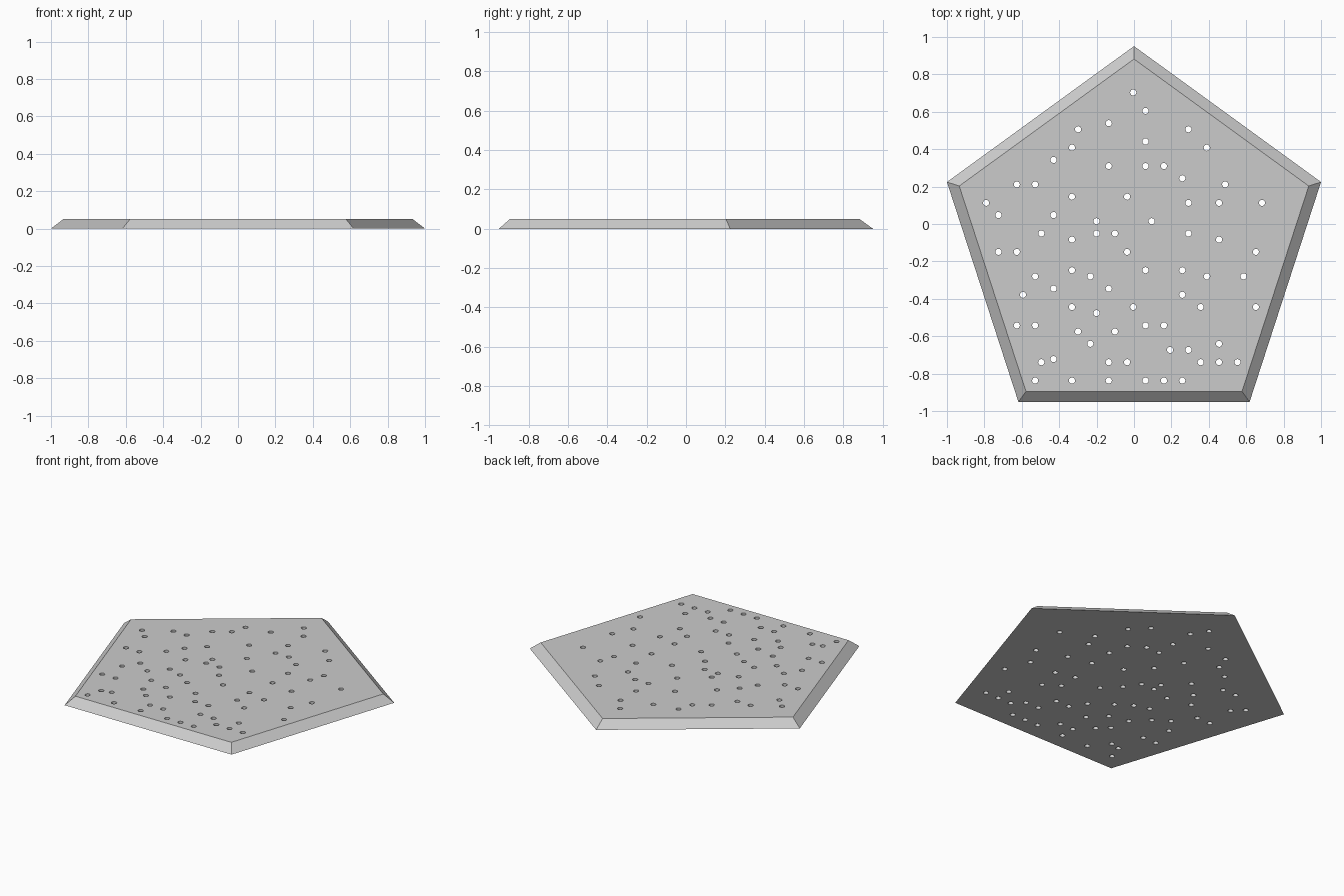
import bpy, bmesh
from math import sin, cos, tau, radians
from mathutils import Matrix

if "Cube" in bpy.data.objects:
    bpy.data.objects.remove(bpy.data.objects["Cube"])

HEIGHT = 0.05
CENTRE_Y = -0.1005            # pentagon centre, so the bounds are centred on y = 0
PITCH, X0, Y0 = 0.03277, -0.004, 0.703   # hole grid
HOLE_R = 0.0165

# Hole columns on each grid row, counted down from the apex
ROWS = {
    0: [0], 3: [2], 5: [-4], 6: [-9, 9], 8: [2], 9: [-10, 12], 11: [-13],
    12: [-4, 2, 5], 14: [8], 15: [-19, -16, 15], 17: [-10, -1],
    18: [-24, 9, 14, 21], 20: [-22, -13], 21: [-6, 3], 23: [-15, -6, -3, 9],
    24: [-10, 14], 26: [-22, -19, -1, 20], 29: [-10, 2, 8],
    30: [-16, -7, 12, 18], 32: [-13, -4], 33: [-18, 8], 35: [-10, 0, 11, 20],
    36: [-6], 38: [-19, -16, 2, 5], 39: [-9, -3], 41: [-7, 14], 42: [6, 9],
    43.5: [-13], 44: [-15, -4, -1, 11, 14, 17], 47: [-16, -10, -4, 2, 5, 8],
}


def finish(bm, name):
    bmesh.ops.recalc_face_normals(bm, faces=bm.faces[:])
    mesh = bpy.data.meshes.new(name)
    bm.to_mesh(mesh)
    bm.free()
    obj = bpy.data.objects.new(name, mesh)
    bpy.context.collection.objects.link(obj)
    return obj


# Pentagon plate with sloping sides
bm = bmesh.new()


def pentagon(radius, z):
    return [bm.verts.new((radius * sin(i * tau / 5),
                          CENTRE_Y + radius * cos(i * tau / 5), z))
            for i in range(5)]


low, high = pentagon(1.0515, 0), pentagon(0.9825, HEIGHT)
bm.faces.new(low)
bm.faces.new(high)
for i in range(5):
    j = (i + 1) % 5
    bm.faces.new((low[i], low[j], high[j], high[i]))
plate = finish(bm, "perforated_plate")

# Cutter pins for the through holes
bm = bmesh.new()
for row, columns in ROWS.items():
    for col in columns:
        spot = (X0 + col * PITCH, Y0 - row * PITCH, HEIGHT / 2)
        bmesh.ops.create_cone(bm, cap_ends=True, segments=16, radius1=HOLE_R,
                              radius2=HOLE_R, depth=HEIGHT * 2,
                              matrix=Matrix.Translation(spot))
cutter = finish(bm, "hole_cutter")
cutter.hide_render = True

# Drill the holes, then drop the cutter
drill = plate.modifiers.new("holes", 'BOOLEAN')
drill.operation = 'DIFFERENCE'
drill.solver = 'EXACT'
drill.object = cutter
bpy.context.view_layer.objects.active = plate
plate.select_set(True)
bpy.ops.object.modifier_apply(modifier=drill.name)
bpy.data.objects.remove(cutter)
bpy.ops.object.shade_smooth_by_angle(angle=radians(30))
